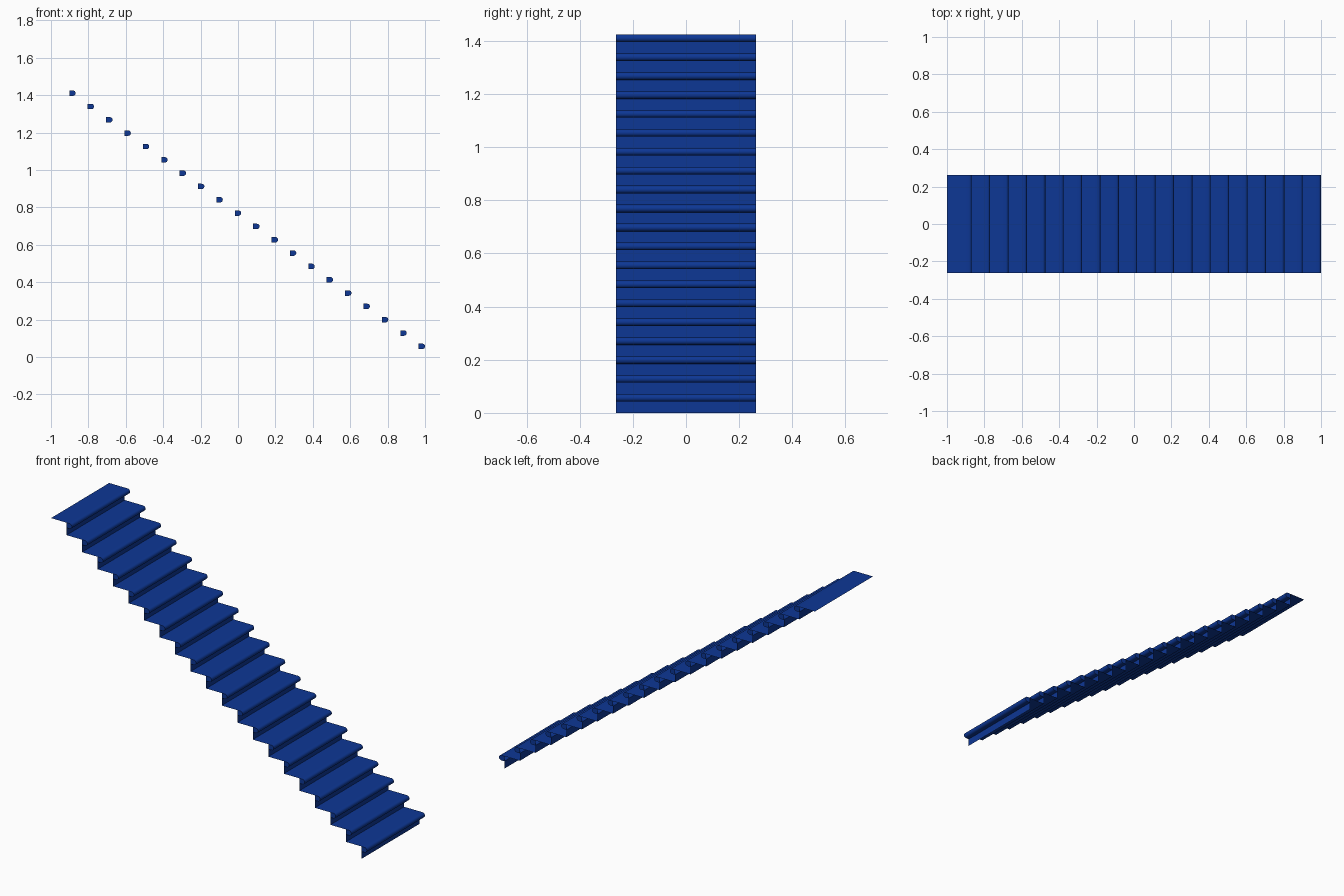
import bpy, bmesh, math

if "Cube" in bpy.data.objects:
    bpy.data.objects.remove(bpy.data.objects["Cube"])

STEPS = 20
RISE = 1.425 / STEPS
HALF = 0.263         # half width in y
LIP = 0.034          # nosing overhang
RUN = (2.0 - LIP) / STEPS
R = 0.0145           # nosing radius

blue = bpy.data.materials.new("blue_paint")
blue.diffuse_color = (0.004, 0.038, 0.3, 1)
blue.use_nodes = True
blue.node_tree.nodes["Principled BSDF"].inputs["Base Color"].default_value = blue.diffuse_color


def nosing(k):
    """Rounded nosing section of step k, from riser top round to tread top."""
    nose, top = 1 - k * RUN, (k + 1) * RISE
    cx, cz = nose - R, top - R
    pts = [(nose - LIP, top - 2 * R)]
    for i in range(9):
        a = -math.pi / 2 + math.pi * i / 8
        pts.append((cx + R * math.cos(a), cz + R * math.sin(a)))
    pts.append((nose - LIP, top))
    return pts


def finish(name, bm):
    me = bpy.data.meshes.new(name)
    bm.to_mesh(me)
    bm.free()
    ob = bpy.data.objects.new(name, me)
    bpy.context.collection.objects.link(ob)
    me.materials.append(blue)
    bpy.context.view_layer.objects.active = ob
    ob.select_set(True)
    bpy.ops.object.shade_smooth_by_angle(angle=math.radians(35))
    ob.select_set(False)


# Folded sheet of risers, nosings and treads
profile = []
for k in range(STEPS):
    profile.append((1 - k * RUN - LIP, k * RISE))
    profile += nosing(k)
profile.append((-1.0, STEPS * RISE))
bm = bmesh.new()
near = [bm.verts.new((x, -HALF, z)) for x, z in profile]
far = [bm.verts.new((x, HALF, z)) for x, z in profile]
for i in range(len(profile) - 1):
    bm.faces.new((near[i], far[i], far[i + 1], near[i + 1]))
finish("stair_treads_and_risers", bm)

# Flat caps closing both ends of each nosing
bm = bmesh.new()
for k in range(STEPS):
    for y in (-HALF, HALF):
        ring = [bm.verts.new((x, y, z)) for x, z in nosing(k)]
        bm.faces.new(ring if y < 0 else ring[::-1])
finish("nosing_end_caps", bm)
